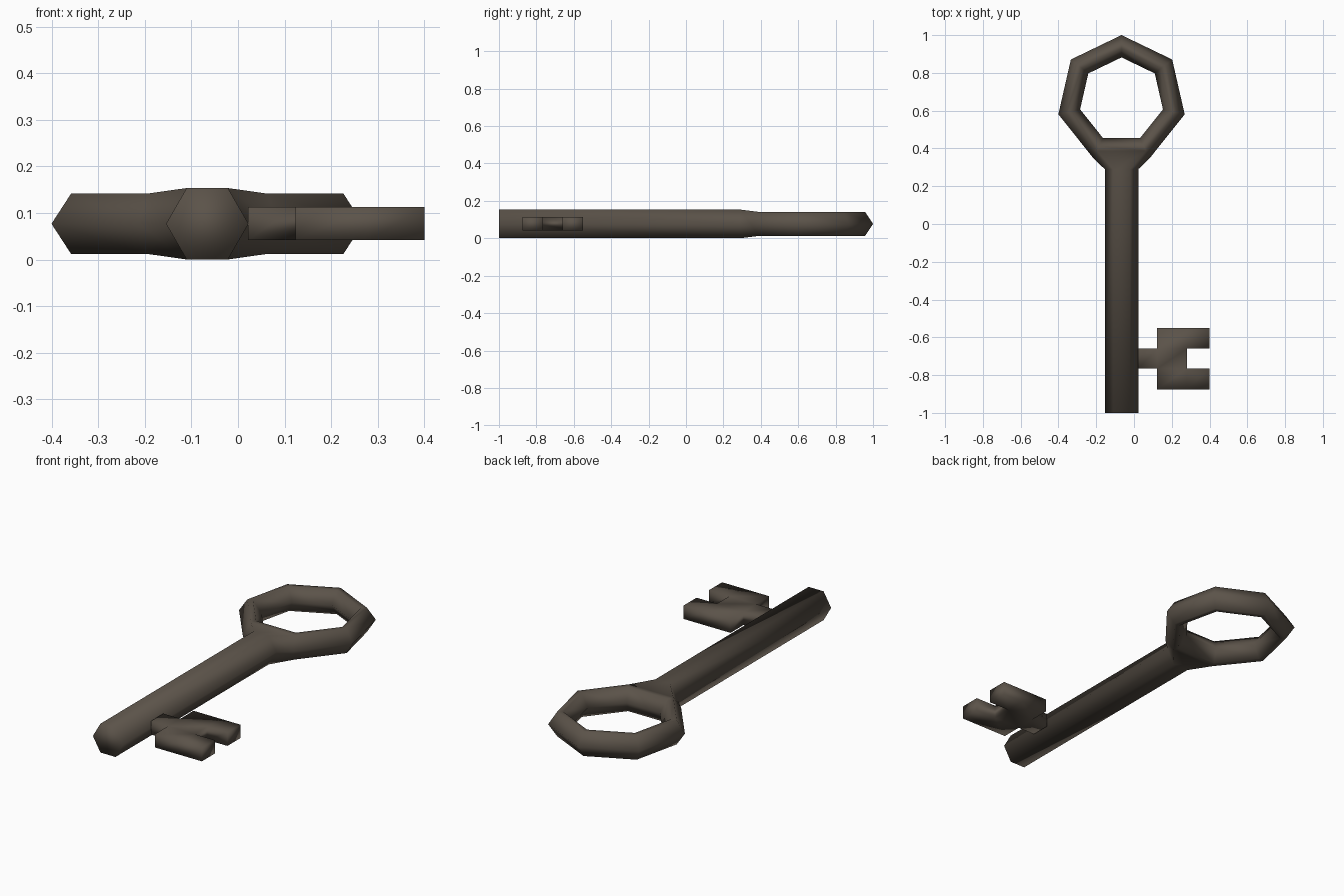
import bpy, bmesh
from math import sin, cos, pi, tau

cube = bpy.data.objects.get("Cube")
if cube:
    bpy.data.objects.remove(cube)

iron = bpy.data.materials.new("dark iron")
iron.use_nodes = True
color = (0.105, 0.086, 0.067, 1)
iron.diffuse_color = color
iron.node_tree.nodes["Principled BSDF"].inputs["Base Color"].default_value = color


def finish(bm, name):
    """Turn a bmesh into a fully smooth-shaded object."""
    bmesh.ops.recalc_face_normals(bm, faces=bm.faces)
    for f in bm.faces:
        f.smooth = True
    mesh = bpy.data.meshes.new(name)
    bm.to_mesh(mesh)
    bm.free()
    mesh.materials.append(iron)
    obj = bpy.data.objects.new(name, mesh)
    bpy.context.collection.objects.link(obj)
    return obj


AXIS_X, MID_Z = -0.066, 0.077
SIDES = 7

# Bow: seven-sided ring with a six-sided section (radius, height)
section = [(0.343, 0), (0.30, 0.0645), (0.27, 0.0645),
           (0.225, 0), (0.27, -0.0645), (0.30, -0.0645)]
bm = bmesh.new()
rings = []
for i in range(SIDES):
    a = i * tau / SIDES
    rings.append([bm.verts.new((AXIS_X + r * sin(a), 0.657 + r * cos(a), MID_Z + h))
                  for r, h in section])
for i in range(SIDES):
    a, b = rings[i], rings[(i + 1) % SIDES]
    for j in range(6):
        k = (j + 1) % 6
        # the outer faces of the lowest segment stay open for the shank
        if i == SIDES // 2 and j in (0, 5):
            continue
        bm.faces.new((a[j], a[k], b[k], b[j]))

# Shank: hexagonal bar growing out of the opening in the bow
right, left = rings[SIDES // 2], rings[SIDES // 2 + 1]
loop = [right[0], right[1], left[1], left[0], left[5], right[5]]
for y in (0.29, -1.0):
    new = [bm.verts.new((AXIS_X + 0.0885 * cos(j * pi / 3), y,
                         MID_Z + 0.0885 * sin(j * pi / 3))) for j in range(6)]
    for j in range(6):
        k = (j + 1) % 6
        bm.faces.new((loop[j], loop[k], new[k], new[j]))
    loop = new
bm.faces.new(loop)
finish(bm, "bow_and_shank")

# Bit: stem, plate and two teeth laid out on a small grid, then thickened
xs = [0.022, 0.123, 0.28, 0.40]
ys = [-0.875, -0.765, -0.66, -0.55]
cells = [(0, 1), (1, 0), (1, 1), (1, 2), (2, 0), (2, 2)]
bm = bmesh.new()
for cx, cy in cells:
    corners = [(cx, cy), (cx + 1, cy), (cx + 1, cy + 1), (cx, cy + 1)]
    bm.faces.new([bm.verts.new((xs[i], ys[j], 0.042)) for i, j in corners])
bmesh.ops.remove_doubles(bm, verts=bm.verts, dist=0.001)
top = bmesh.ops.extrude_face_region(bm, geom=bm.faces[:], use_keep_orig=True)["geom"]
bmesh.ops.translate(bm, vec=(0, 0, 0.071),
                    verts=[v for v in top if isinstance(v, bmesh.types.BMVert)])
finish(bm, "bit")
